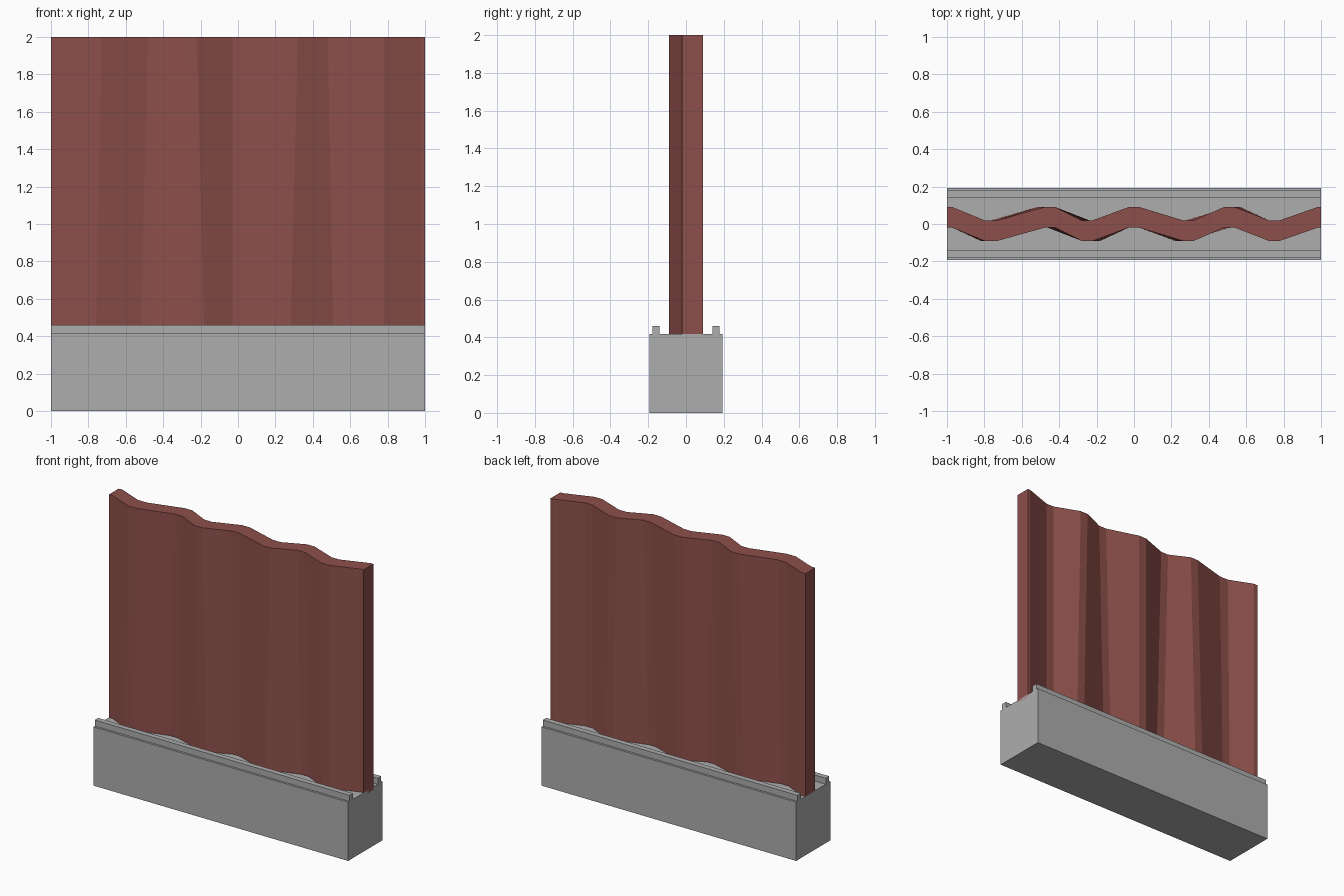
import bpy, bmesh

if "Cube" in bpy.data.objects:
    bpy.data.objects.remove(bpy.data.objects["Cube"])


def material(name, rgb):
    m = bpy.data.materials.new(name)
    m.diffuse_color = (*rgb, 1)
    m.use_nodes = True
    m.node_tree.nodes["Principled BSDF"].inputs["Base Color"].default_value = m.diffuse_color
    return m


GREY = material("concrete grey", (0.42, 0.42, 0.42))
RED = material("rusty red", (0.27, 0.08, 0.07))


def finish(bm, name, mat):
    bmesh.ops.recalc_face_normals(bm, faces=bm.faces)
    me = bpy.data.meshes.new(name)
    bm.to_mesh(me)
    bm.free()
    me.materials.append(mat)
    ob = bpy.data.objects.new(name, me)
    bpy.context.collection.objects.link(ob)
    return ob


# Base: block with a raised rail along each long side, extruded along x
W, TOP, RAIL = 0.193, 0.417, 0.46
half = [(W, 0), (W, TOP), (0.178, TOP), (0.178, RAIL), (0.14, RAIL), (0.14, TOP)]
outline = half + [(-y, z) for y, z in reversed(half)]
bm = bmesh.new()
face = bm.faces.new([bm.verts.new((-1, y, z)) for y, z in outline])
ext = bmesh.ops.extrude_face_region(bm, geom=[face])
bmesh.ops.translate(bm, vec=(2, 0, 0),
                    verts=[v for v in ext["geom"] if isinstance(v, bmesh.types.BMVert)])
finish(bm, "concrete_base", GREY)

# Corrugated sheet: flat-topped folds, whose positions drift from foot to top
FOLDS_TOP = [-1, -0.97, -0.80, -0.73, -0.48, -0.42, -0.28, -0.22, -0.03, 0.03,
             0.26, 0.32, 0.48, 0.54, 0.72, 0.78, 0.98, 1]
FOLDS_FOOT = [-1, -0.97, -0.82, -0.76, -0.52, -0.46, -0.24, -0.18, -0.03, 0.03,
              0.22, 0.28, 0.51, 0.57, 0.72, 0.78, 0.98, 1]
CREST, TROUGH, THICK = -0.02, -0.09, 0.11

bm = bmesh.new()
rings = []
for i, (xt, xf) in enumerate(zip(FOLDS_TOP, FOLDS_FOOT)):
    y = TROUGH if (i // 2) % 2 else CREST
    rings.append([bm.verts.new(p) for p in (
        (xf, y, TOP - 0.02), (xt, y, 2), (xt, y + THICK, 2), (xf, y + THICK, TOP - 0.02))])
for a, b in zip(rings, rings[1:]):
    for k in range(4):
        n = (k + 1) % 4
        bm.faces.new((a[k], a[n], b[n], b[k]))
bm.faces.new(rings[0])
bm.faces.new(rings[-1])
finish(bm, "corrugated_sheet", RED)
